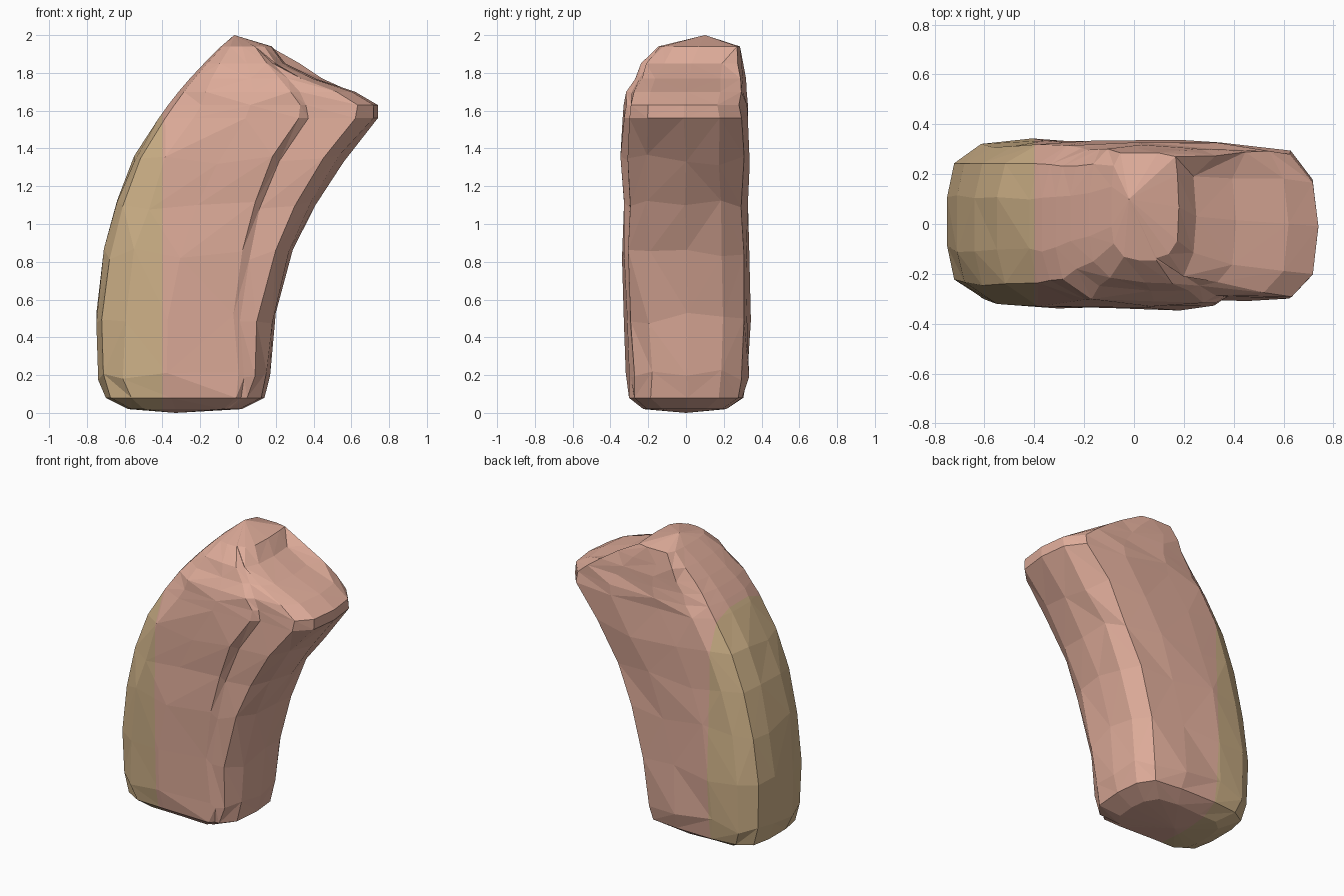
import bpy, bmesh, random
from mathutils import Vector

if "Cube" in bpy.data.objects:
    bpy.data.objects.remove(bpy.data.objects["Cube"])

random.seed(4)


def material(name, rgb):
    m = bpy.data.materials.new(name)
    m.diffuse_color = (*rgb, 1)
    m.use_nodes = True
    m.node_tree.nodes["Principled BSDF"].inputs["Base Color"].default_value = m.diffuse_color
    return m


pink = material("dusty pink", (0.73, 0.41, 0.32))
tan = material("tan", (0.63, 0.45, 0.25))

# Horizontal sections: z, left x, right x, front y, back y, right-end dent
rings = [
    (0.02, -0.58, 0.02, -0.22, 0.21, 0),
    (0.08, -0.70, 0.14, -0.30, 0.31, 0),
    (0.20, -0.74, 0.17, -0.31, 0.335, 0),
    (0.50, -0.75, 0.20, -0.32, 0.335, 0),
    (0.84, -0.71, 0.29, -0.33, 0.335, 0),
    (1.10, -0.64, 0.41, -0.335, 0.335, 0),
    (1.34, -0.55, 0.56, -0.34, 0.335, 0),
    (1.56, -0.42, 0.74, -0.33, 0.325, 0),
    (1.63, -0.37, 0.74, -0.325, 0.32, 0),
    (1.70, -0.315, 0.65, -0.31, 0.315, 0.03),
    (1.77, -0.255, 0.53, -0.27, 0.31, 0.12),
    (1.85, -0.18, 0.38, -0.23, 0.31, 0.13),
    (1.94, -0.09, 0.20, -0.15, 0.29, 0.02),
]


def section(z, left, right, front, back, dent):
    """Rounded slab outline with a shallow fold that leans left as it rises."""
    fold = 0.86 - 0.12 * z
    outline = [
        (0, -0.32), (0.03, -0.72), (0.15, -0.95), (0.40, -1.0),
        (fold - 0.03, -1.0), (fold, -0.91), (0.90, -0.90), (0.98, -0.60),
        (1.0, 0.0), (0.98, 0.55), (0.90, 0.90), (0.66, 0.98),
        (0.35, 1.0), (0.14, 0.94), (0.03, 0.72), (0, 0.32),
    ]
    pts = []
    for u, v in outline:
        x = left + u * (right - left)
        y = (front + back) / 2 + v * (back - front) / 2
        if u > 0.88 and v < 0.8:          # broken notch at the upper right
            x -= dent
        x += random.uniform(-0.012, 0.012) * (0.1 < u < 0.95)
        y += random.uniform(-0.01, 0.01)
        dz = random.uniform(-0.03, 0.03) if 0.15 < z < 1.5 else 0
        pts.append(Vector((x, y, z + dz)))
    return pts


# Curved slab body, faceted
bm = bmesh.new()
loops = [[bm.verts.new(p) for p in section(*r)] for r in rings]
n = len(loops[0])
for a, b in zip(loops, loops[1:]):
    for i in range(n):
        j = (i + 1) % n
        if random.random() < 0.5:
            bm.faces.new((a[i], a[j], b[j]))
            bm.faces.new((a[i], b[j], b[i]))
        else:
            bm.faces.new((a[i], a[j], b[i]))
            bm.faces.new((a[j], b[j], b[i]))

# Rounded foot and peaked top
foot = bm.verts.new((-0.33, 0, 0))
peak = bm.verts.new((-0.02, 0.10, 2.0))
for i in range(n):
    j = (i + 1) % n
    bm.faces.new((loops[0][j], loops[0][i], foot))
    bm.faces.new((loops[-1][i], loops[-1][j], peak))

# Straight colour boundary: tan rind on the left, pink elsewhere
bmesh.ops.bisect_plane(bm, geom=bm.verts[:] + bm.edges[:] + bm.faces[:],
                       plane_co=(-0.40, 0, 0), plane_no=(1, 0, 0))
bmesh.ops.recalc_face_normals(bm, faces=bm.faces[:])
for f in bm.faces:
    f.material_index = 1 if f.calc_center_median().x < -0.40 else 0
    f.smooth = False

mesh = bpy.data.meshes.new("curved_slab")
bm.to_mesh(mesh)
bm.free()
mesh.materials.append(pink)
mesh.materials.append(tan)
bpy.context.collection.objects.link(bpy.data.objects.new("curved_slab", mesh))
